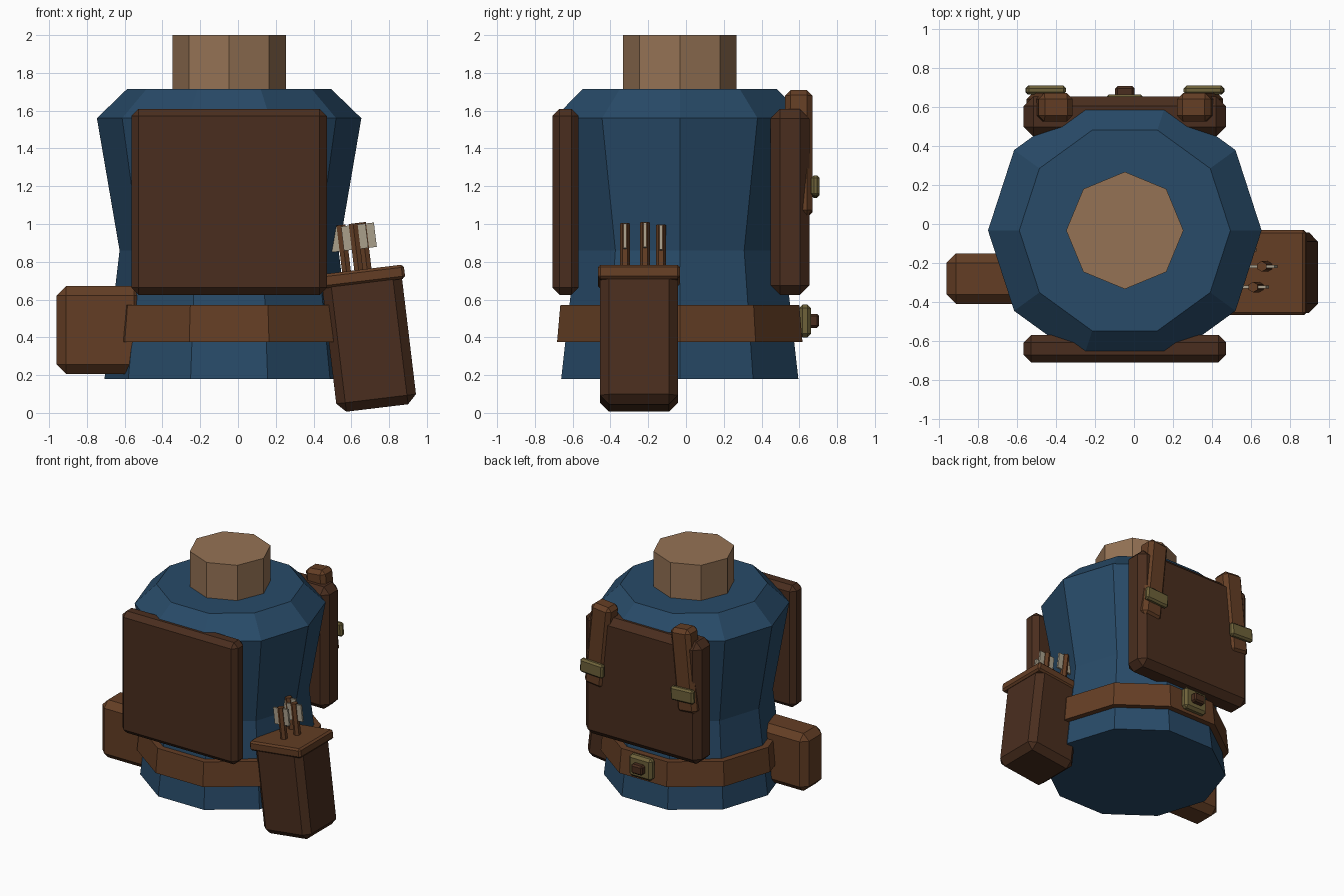
import bpy, bmesh, math
from mathutils import Matrix

if "Cube" in bpy.data.objects:
    bpy.data.objects.remove(bpy.data.objects["Cube"])

CX, CY = -0.047, -0.033          # axis of the body


def mat(name, rgb):
    m = bpy.data.materials.new(name)
    m.diffuse_color = (*rgb, 1)
    m.use_nodes = True
    m.node_tree.nodes["Principled BSDF"].inputs["Base Color"].default_value = m.diffuse_color
    return m


CLOTH = mat("blue_cloth", (0.021, 0.069, 0.138))
SKIN = mat("tan", (0.30, 0.17, 0.09))
DARK = mat("dark_leather", (0.068, 0.027, 0.013))
LEATHER = mat("leather", (0.127, 0.048, 0.018))
BRASS = mat("brass", (0.156, 0.122, 0.042))
FEATHER = mat("feather", (0.40, 0.35, 0.26))


def finish(name, bm, material):
    bmesh.ops.recalc_face_normals(bm, faces=bm.faces)
    me = bpy.data.meshes.new(name)
    bm.to_mesh(me)
    bm.free()
    me.materials.append(material)
    ob = bpy.data.objects.new(name, me)
    bpy.context.collection.objects.link(ob)
    return ob


def lathe(name, profile, sides, material):
    """Closed faceted solid from (radius, z) rings around the body axis."""
    bm = bmesh.new()
    rings = []
    for r, z in profile:
        rings.append([bm.verts.new((CX + r * math.cos(2 * math.pi * i / sides),
                                    CY + r * math.sin(2 * math.pi * i / sides), z))
                      for i in range(sides)])
    for a, b in zip(rings, rings[1:]):
        for i in range(sides):
            j = (i + 1) % sides
            bm.faces.new((a[i], a[j], b[j], b[i]))
    bm.faces.new(rings[0])
    bm.faces.new(rings[-1])
    return finish(name, bm, material)


def box(name, center, size, bevel, material, tilt=0.0):
    """Chamfered box, tilted about the y axis."""
    bm = bmesh.new()
    bmesh.ops.create_cube(bm, size=1, matrix=Matrix.Diagonal((*size, 1)))
    ob = finish(name, bm, material)
    ob.location = center
    ob.rotation_euler = (0, tilt, 0)
    if bevel:
        mod = ob.modifiers.new("chamfer", 'BEVEL')
        mod.width = bevel
        mod.segments = 1
    return ob


# body and neck
lathe("torso", [(0.66, 0.18), (0.58, 0.86), (0.70, 1.56), (0.54, 1.715)], 10, CLOTH)
lathe("neck", [(0.30, 1.66), (0.30, 2.0)], 8, SKIN)

# belt with buckle
lathe("belt", [(0.683, 0.375), (0.665, 0.57)], 10, LEATHER)
box("belt_buckle", (CX, 0.63, 0.487), (0.205, 0.065, 0.175), 0.02, BRASS)
box("belt_buckle_pin", (CX, 0.675, 0.487), (0.10, 0.06, 0.075), 0.012, DARK)

# chest and back plates
box("chest_plate", (CX, -0.638, 1.117), (1.035, 0.14, 0.985), 0.038, DARK)
box("back_plate", (CX, 0.55, 1.117), (1.035, 0.205, 0.985), 0.05, DARK)

# splayed straps with buckles on the back
for side, s in (("left", -1), ("right", 1)):
    box(f"strap_{side}", (CX + s * 0.385, 0.597, 1.37), (0.175, 0.145, 0.67),
        0.03, LEATHER, -s * 0.1)
    box(f"strap_buckle_{side}", (CX + s * 0.405, 0.685, 1.198), (0.205, 0.045, 0.11),
        0.014, BRASS, -s * 0.1 * 0.5)

# hip pouch
box("pouch", (-0.73, -0.28, 0.438), (0.46, 0.26, 0.465), 0.05, LEATHER)

# quiver leaning away from the hip
TILT = 0.12


def on_axis(d, side=0.0, y=-0.249):
    """Point d up the quiver axis, shifted sideways in the tilted frame."""
    return (0.737 - math.sin(TILT) * d + math.cos(TILT) * side, y,
            0.026 + math.cos(TILT) * d + math.sin(TILT) * side)


box("quiver", on_axis(0.36), (0.425, 0.413, 0.72), 0.048, DARK, -TILT)
box("quiver_rim", on_axis(0.70), (0.46, 0.435, 0.075), 0.014, LEATHER, -TILT)

# arrows
for n, (y, side) in enumerate([(-0.323, -0.01), (-0.217, 0.035), (-0.132, -0.075)], 1):
    bm = bmesh.new()
    bmesh.ops.create_cone(bm, cap_ends=True, segments=6, radius1=0.027,
                          radius2=0.027, depth=0.29)
    shaft = finish(f"arrow_shaft_{n}", bm, LEATHER)
    shaft.location = on_axis(0.84, side, y)
    shaft.rotation_euler = (0, -TILT, 0)
    box(f"arrow_fletching_{n}", on_axis(0.912, side, y), (0.13, 0.016, 0.13),
        0, FEATHER, -TILT)
